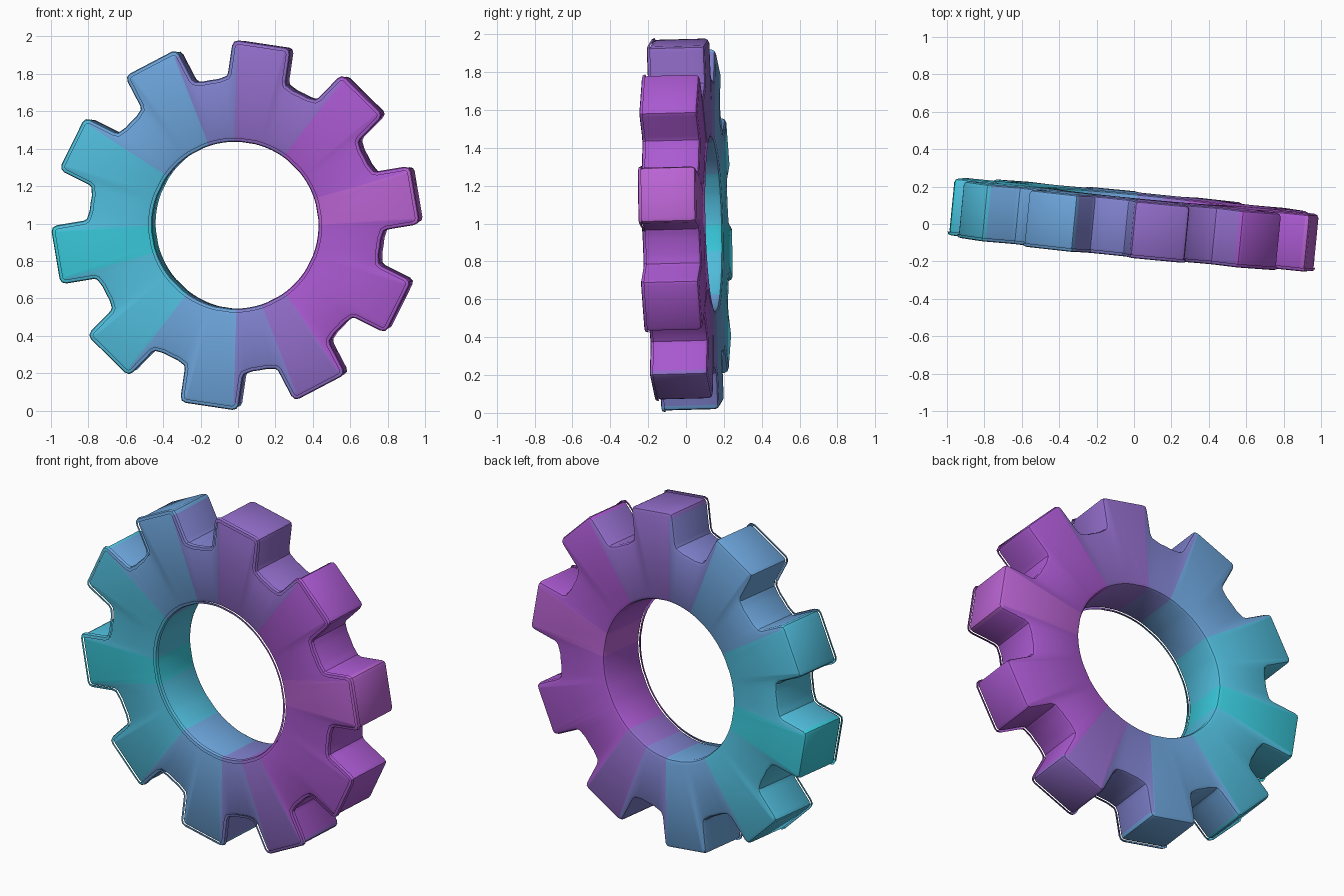
import bpy, bmesh, math
from mathutils import Vector, Matrix

if "Cube" in bpy.data.objects:
    bpy.data.objects.remove(bpy.data.objects["Cube"])

TEETH, FIRST = 10, 9.5          # tooth count, angle of the first tooth
BORE = 0.455

# half tooth from gap middle to tip: (along, across, matching bore angle)
GAP = math.radians(18)
half = [(0.778 * math.cos(GAP), 0.778 * math.sin(GAP), 18),
        (0.778 * math.cos(GAP * .83), 0.778 * math.sin(GAP * .83), 15),
        (0.765, 0.176, 13), (0.776, 0.157, 11.5), (0.798, 0.149, 10.3),
        (0.945, 0.149, 9), (0.964, 0.142, 7.8), (0.971, 0.125, 5)]
tooth = [(a, -t, -b) for a, t, b in half] + [(a, t, b) for a, t, b in half[:0:-1]]

outer, bore, angles = [], [], []
for i in range(TEETH):
    deg = FIRST + i * 360 / TEETH
    c, s = math.cos(math.radians(deg)), math.sin(math.radians(deg))
    for a, t, b in tooth:
        ang = math.radians(deg + b)
        outer.append(Vector((a * c - t * s, a * s + t * c)))
        bore.append(Vector((math.cos(ang), math.sin(ang))) * BORE)
        angles.append(deg + b)
N = len(outer)

# colour sectors: (end angle, sRGB colour), starting at 0.5 degrees
sectors = [(18.5, "B964D2"), (54.5, "A95AD0"), (90.5, "906CC8"), (108.5, "7E80CC"),
           (144.5, "6CA3DA"), (180.5, "52BDDD"), (198.5, "3CC8DA"), (234.5, "52BDDD"),
           (270.5, "6CA3DA"), (288.5, "7E80CC"), (306.5, "906CC8"), (360.5, "A95AD0")]
palette = list(dict.fromkeys(col for _, col in sectors))
mats = []
for n, col in enumerate(palette):
    m = bpy.data.materials.new("gradient_%d" % n)
    rgb = [(int(col[k:k + 2], 16) / 255) ** 2.2 for k in (0, 2, 4)]
    m.diffuse_color = (*rgb, 1)
    m.use_nodes = True
    m.node_tree.nodes["Principled BSDF"].inputs["Base Color"].default_value = m.diffuse_color
    mats.append(m)


def sector_index(k):
    nxt = angles[(k + 1) % N]
    if nxt < angles[k]:
        nxt += 360
    mid = ((angles[k] + nxt) / 2 - 0.5) % 360 + 0.5
    return palette.index(next(col for end, col in sectors if mid < end))


def inset(loop, d):
    """Move a counter-clockwise loop inwards by d."""
    res = []
    for k, p in enumerate(loop):
        e1 = (p - loop[k - 1]).normalized()
        e2 = (loop[(k + 1) % N] - p).normalized()
        n = Vector((-e1.y - e2.y, e1.x + e2.x)).normalized()
        res.append(p + n * d / max(0.6, n.dot(Vector((-e1.y, e1.x)))))
    return res


place = (Matrix.Translation((0, 0, 0.995)) @ Matrix.Rotation(math.radians(-5.6), 4, 'Z')
         @ Matrix.Rotation(math.radians(1.5), 4, 'X'))


def loft(name, rings, closed):
    """Skin a series of (loop, inset, depth) rings."""
    bm = bmesh.new()
    vs = [[bm.verts.new(place @ Vector((p.x, y, p.y))) for p in inset(loop, d)]
          for loop, d, y in rings]
    for r in range(len(vs) if closed else len(vs) - 1):
        A, B = vs[r], vs[(r + 1) % len(vs)]
        for k in range(N):
            j = (k + 1) % N
            f = bm.faces.new((A[k], A[j], B[j], B[k]))
            f.material_index = sector_index(k)
    bmesh.ops.recalc_face_normals(bm, faces=bm.faces)
    me = bpy.data.meshes.new(name)
    bm.to_mesh(me)
    bm.free()
    ob = bpy.data.objects.new(name, me)
    bpy.context.collection.objects.link(ob)
    for m in mats:
        me.materials.append(m)
    bpy.ops.object.select_all(action='DESELECT')
    ob.select_set(True)
    bpy.context.view_layer.objects.active = ob
    bpy.ops.object.shade_smooth_by_angle(angle=math.radians(35))


# gear body with rounded front and back edges
edge = [(0.022, -0.150), (0.007, -0.144), (0, -0.130),
        (0, 0.128), (0.007, 0.143), (0.022, 0.150)]
loft("gear_body", [(outer, d, y) for d, y in edge]
     + [(bore, -d, y) for d, y in reversed(edge)], True)

# thin floating trim strips around the front edges
trim = [(0.012, -0.157), (-0.004, -0.153), (-0.009, -0.138)]
loft("outer_front_trim", [(outer, d, y) for d, y in trim], False)
loft("bore_front_trim", [(bore, -d, y) for d, y in trim], False)
